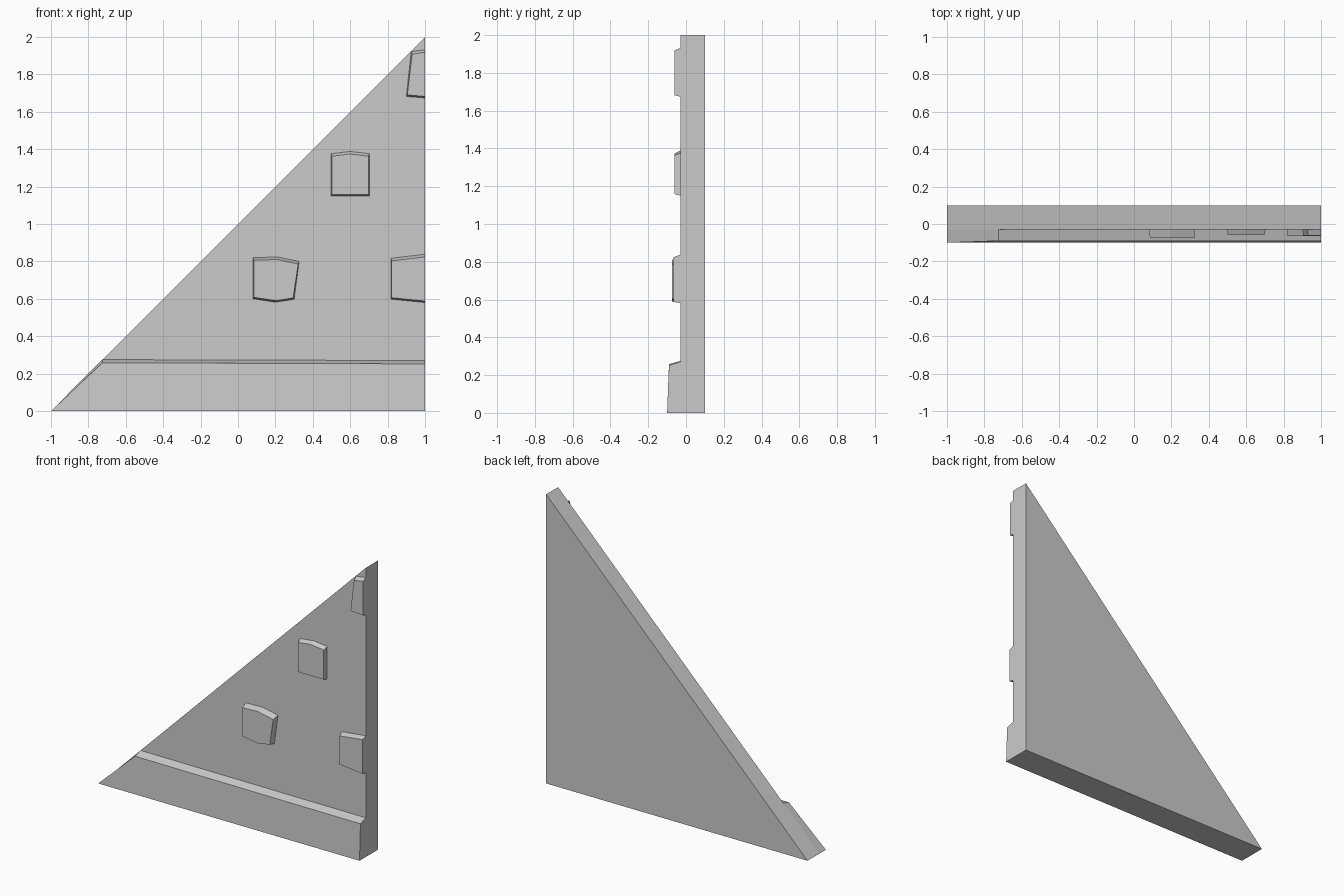
import bpy

cube = bpy.data.objects.get("Cube")
if cube:
    bpy.data.objects.remove(cube, do_unlink=True)

stone = bpy.data.materials.new("grey_stone")
stone.use_nodes = True
colour = (0.6, 0.6, 0.6, 1)
stone.diffuse_color = colour
stone.node_tree.nodes["Principled BSDF"].inputs["Base Color"].default_value = colour

WALL_FRONT = -0.03


def loft(name, front, back):
    """Solid between two matching outlines, listed anticlockwise from the front."""
    n = len(front)
    faces = [list(range(n)), list(range(2 * n - 1, n - 1, -1))]
    faces += [[i, i + n, (i + 1) % n + n, (i + 1) % n] for i in range(n)]
    mesh = bpy.data.meshes.new(name)
    mesh.from_pydata(front + back, [], faces)
    mesh.materials.append(stone)
    mesh.update()
    obj = bpy.data.objects.new(name, mesh)
    bpy.context.collection.objects.link(obj)
    return obj


def brick(name, outline, y):
    """Raised stone whose front is slightly smaller than its foot."""
    xs, zs = zip(*outline)
    mid_x, mid_z = (min(xs) + max(xs)) / 2, (min(zs) + max(zs)) / 2
    front = []
    for x, z in outline:
        fx = x if x == 1 else x + (0.005 if x < mid_x else -0.005)
        fz = z + 0.008 if z < mid_z else z - 0.014
        front.append((fx, y, fz))
    loft(name, front, [(x, WALL_FRONT, z) for x, z in outline])


# Triangular wall slab
triangle = [(-1, 0), (1, 0), (1, 2)]
loft("wall", [(x, WALL_FRONT, z) for x, z in triangle],
     [(x, 0.1, z) for x, z in triangle])

# Sloping plinth along the foot of the wall
loft("plinth",
     [(-1, -0.1, 0), (1, -0.1, 0), (1, -0.09, 0.252), (-0.725, -0.09, 0.258)],
     [(-1, WALL_FRONT, 0), (1, WALL_FRONT, 0),
      (1, WALL_FRONT, 0.27), (-0.725, WALL_FRONT, 0.275)])

# Raised stones
brick("lower_brick", [(0.08, 0.6), (0.2, 0.582), (0.3, 0.597), (0.327, 0.8),
                      (0.21, 0.824), (0.08, 0.82)], -0.075)
brick("middle_brick", [(0.497, 1.15), (0.703, 1.15), (0.703, 1.376),
                       (0.6, 1.388), (0.497, 1.376)], -0.06)
brick("lower_edge_brick", [(0.817, 0.598), (1, 0.58), (1, 0.838), (0.817, 0.817)], -0.065)
brick("top_edge_brick", [(0.9, 1.682), (1, 1.674), (1, 1.932), (0.926, 1.922)], -0.062)
